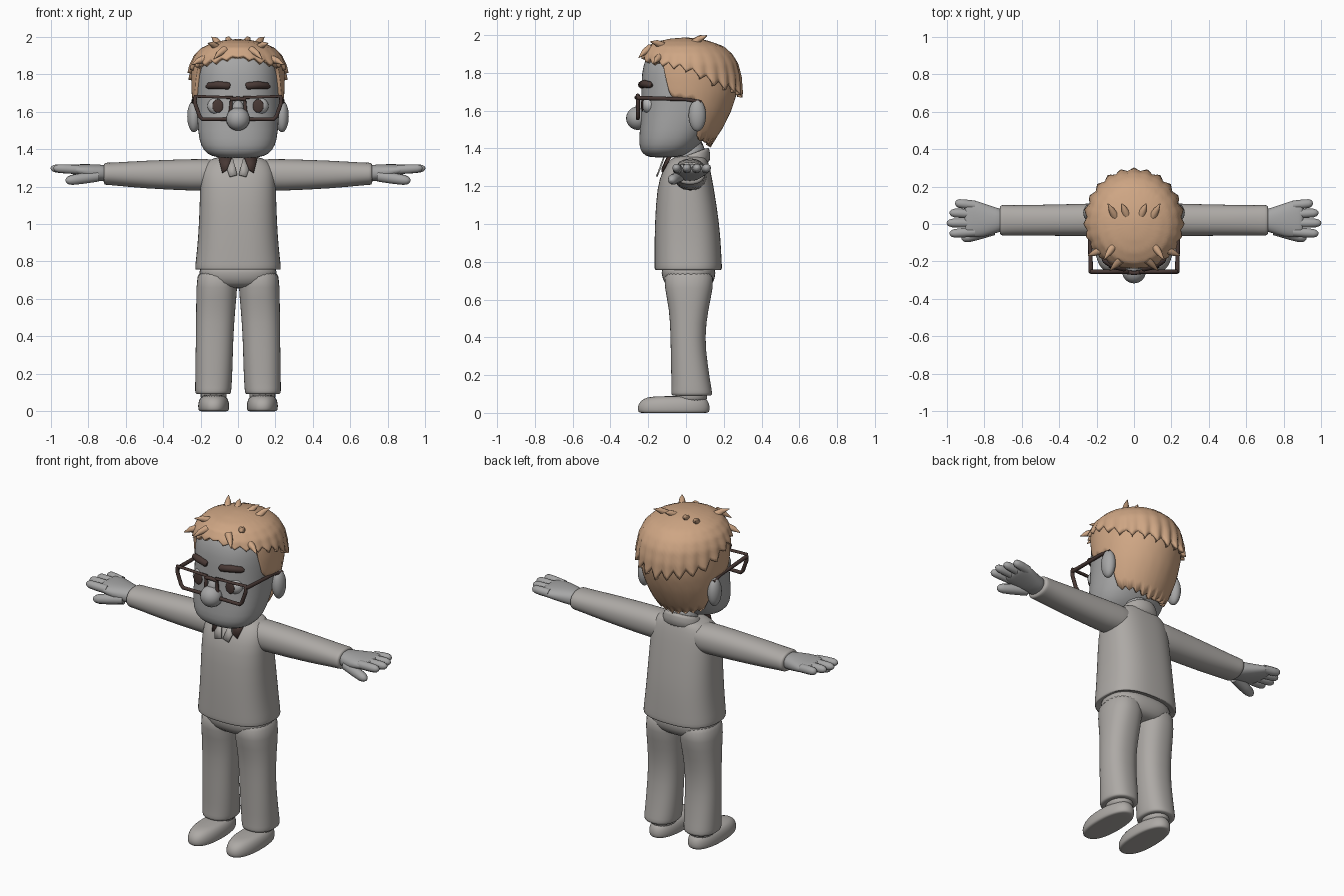
import bpy, bmesh, math
from mathutils import Vector

if "Cube" in bpy.data.objects:
    bpy.data.objects.remove(bpy.data.objects["Cube"])


def material(name, rgb):
    m = bpy.data.materials.new(name)
    m.diffuse_color = (*rgb, 1)
    m.use_nodes = True
    m.node_tree.nodes["Principled BSDF"].inputs["Base Color"].default_value = m.diffuse_color
    return m


SKIN = material("skin grey", (0.38, 0.38, 0.38))
CLOTH = material("cloth warm grey", (0.42, 0.40, 0.38))
HAIR = material("hair tan", (0.62, 0.38, 0.23))
DARK = material("dark brown", (0.065, 0.040, 0.035))
EYE = material("eye light grey", (0.48, 0.48, 0.48))


def finish(name, bm, mat):
    bmesh.ops.recalc_face_normals(bm, faces=bm.faces)
    me = bpy.data.meshes.new(name)
    bm.to_mesh(me)
    bm.free()
    for p in me.polygons:
        p.use_smooth = True
    me.materials.append(mat)
    ob = bpy.data.objects.new(name, me)
    bpy.context.collection.objects.link(ob)
    return ob


def loft(name, secs, mat, axis="z", e=2.0, tilt=0.0, n=28):
    """Superellipse sections (t, centre u, centre v, radius u, radius v) along an axis."""
    bm = bmesh.new()
    rings = []
    for t, u, v, ru, rv in secs:
        ring = []
        for i in range(n):
            a = 2 * math.pi * i / n
            c, s = math.cos(a), math.sin(a)
            p = u + ru * math.copysign(abs(c) ** (2 / e), c)
            q = v + rv * math.copysign(abs(s) ** (2 / e), s)
            co = (p, q, t + tilt * (q - v)) if axis == "z" else (t, p, q)
            ring.append(bm.verts.new(co))
        rings.append(ring)
    for r0, r1 in zip(rings, rings[1:]):
        for i in range(n):
            j = (i + 1) % n
            bm.faces.new((r0[i], r0[j], r1[j], r1[i]))
    bm.faces.new(rings[0])
    bm.faces.new(rings[-1])
    ob = finish(name, bm, mat)
    mod = ob.modifiers.new("smooth", "SUBSURF")
    mod.levels = mod.render_levels = 1
    return ob


def ball(name, loc, rad, mat):
    bm = bmesh.new()
    bmesh.ops.create_uvsphere(bm, u_segments=24, v_segments=16, radius=1)
    bmesh.ops.scale(bm, vec=rad, verts=bm.verts)
    bmesh.ops.translate(bm, vec=loc, verts=bm.verts)
    return finish(name, bm, mat)


def tube(name, pts, mat, cyclic=False):
    """Round tube through points (x, y, z, radius)."""
    cu = bpy.data.curves.new(name, "CURVE")
    cu.dimensions = "3D"
    cu.bevel_depth = 1.0
    cu.bevel_resolution = 3
    cu.use_fill_caps = True
    sp = cu.splines.new("POLY")
    sp.points.add(len(pts) - 1)
    for p, (x, y, z, r) in zip(sp.points, pts):
        p.co = (x, y, z, 1)
        p.radius = r
    sp.use_cyclic_u = cyclic
    sp.use_smooth = True
    cu.materials.append(mat)
    ob = bpy.data.objects.new(name, cu)
    bpy.context.collection.objects.link(ob)
    bpy.ops.object.select_all(action="DESELECT")
    ob.select_set(True)
    bpy.context.view_layer.objects.active = ob
    bpy.ops.object.convert(target="MESH")


def finger(name, a, b, r, mat):
    a, b = Vector(a), Vector(b)
    steps = [(0, 1), (0.5, 1), (0.8, 0.92), (0.92, 0.7), (0.98, 0.4), (1, 0.1)]
    tube(name, [(*a.lerp(b, t), r * k) for t, k in steps], mat)


def plate(name, pts, mat):
    bm = bmesh.new()
    bm.faces.new([bm.verts.new(p) for p in pts])
    ob = finish(name, bm, mat)
    mod = ob.modifiers.new("thick", "SOLIDIFY")
    mod.thickness = 0.008


def interp(table, x):
    """Linear lookup in rows sorted by their first value."""
    if x <= table[0][0]:
        return table[0][1:]
    for lo, hi in zip(table, table[1:]):
        if x <= hi[0]:
            k = (x - lo[0]) / (hi[0] - lo[0])
            return [p + (q - p) * k for p, q in zip(lo[1:], hi[1:])]
    return table[-1][1:]


# Head and neck
loft("head", [(1.352, 0, -.12, .08, .06), (1.36, 0, -.11, .14, .105), (1.39, 0, -.10, .185, .145),
              (1.45, 0, -.075, .21, .175), (1.55, 0, -.045, .218, .195), (1.68, 0, 0, .225, .237),
              (1.80, 0, 0, .225, .237), (1.88, 0, 0, .205, .215), (1.94, 0, 0, .15, .17),
              (1.965, 0, 0, .06, .07)], SKIN, e=2.3, n=36)
loft("neck", [(1.22, 0, .03, .09, .08), (1.35, 0, .03, .085, .075), (1.46, 0, .02, .085, .075)], SKIN)
ball("nose", (0, -.255, 1.56), (.063, .062, .062), SKIN)
ball("nose_bridge", (0, -.238, 1.60), (.035, .032, .06), SKIN)

# Hair: outer radii by height (side, front, back)
PROFILE = [(1.41, .16, .14, .13), (1.5, .205, .19, .19), (1.6, .235, .22, .24), (1.7, .248, .235, .272),
           (1.78, .25, .242, .278), (1.85, .245, .24, .265), (1.9, .225, .228, .235),
           (1.94, .185, .2, .19), (1.965, .13, .145, .12), (1.98, .06, .07, .06), (1.985, 0, 0, 0)]


def hair_layer(name, hairline, jag, grow, flare):
    cols, rows = 144, 18
    bm = bmesh.new()
    top = bm.verts.new((0, 0, 1.985 + grow * .3))
    grid = []
    for i in range(cols):
        a = 360 * i / cols
        half = a if a <= 180 else 360 - a
        tip = abs((half / 15) % 1 * 2 - 1)
        low = interp(hairline, half)[0] - jag * tip * (.3 + .7 * half / 180)
        col = []
        for r in range(1, rows + 1):
            s = r / rows
            z = 1.985 - (1.985 - low) * s ** 1.6
            rx, rf, rb = interp(PROFILE, z)
            g = grow + flare * tip * s ** 4 * half / 180
            sn, cs = math.sin(math.radians(a)), math.cos(math.radians(a))
            col.append(bm.verts.new(((rx + g) * sn, -((rf if cs > 0 else rb) + g) * cs,
                                     z + grow * .3 * (1 - s))))
        grid.append(col)
    for i in range(cols):
        c0, c1 = grid[i], grid[(i + 1) % cols]
        bm.faces.new((top, c0[0], c1[0]))
        for r in range(rows - 1):
            bm.faces.new((c0[r], c0[r + 1], c1[r + 1], c1[r]))
    ob = finish(name, bm, HAIR)
    mod = ob.modifiers.new("thick", "SOLIDIFY")
    mod.thickness = 0.028
    mod.offset = -1


hair_layer("hair_base", [(0, 1.90), (40, 1.87), (60, 1.85), (68, 1.69), (75, 1.675), (104, 1.66),
                         (112, 1.46), (180, 1.43)], .025, 0, 0)
hair_layer("hair_top_layer", [(0, 1.905), (30, 1.88), (55, 1.87), (90, 1.84), (125, 1.76), (180, 1.72)],
           .05, .008, .028)

for s in (1, -1):
    side = "left" if s > 0 else "right"
    # Hair tufts
    tufts = [((.10, .04, 1.955), (.14, .11, 1.998)), ((.04, .05, 1.965), (.065, .11, 1.995)),
             ((.11, -.12, 1.94), (.16, -.19, 1.965)), ((.18, -.14, 1.88), (.245, -.17, 1.85)),
             ((.07, -.19, 1.93), (.13, -.25, 1.88))]
    for k, (a, b) in enumerate(tufts):
        m = Vector(a).lerp(Vector(b), .5)
        tube(f"hair_tuft_{side}_{k}", [(s * a[0], a[1], a[2], .022), (s * m.x, m.y, m.z + .006, .016),
                                       (s * b[0], b[1], b[2], .002)], HAIR)
    # Face details
    ball(f"ear_{side}", (s * .235, .06, 1.575), (.036, .046, .085), SKIN)
    ball(f"eye_{side}", (s * .108, -.195, 1.63), (.055, .037, .047), EYE)
    ball(f"iris_{side}", (s * .108, -.231, 1.63), (.029, .007, .036), DARK)
    tube(f"eyebrow_{side}", [(s * .042, -.234, 1.735, .012), (s * .05, -.234, 1.737, .02),
                             (s * .105, -.221, 1.742, .021), (s * .155, -.192, 1.737, .018),
                             (s * .168, -.18, 1.733, .008)], DARK)
    # Glasses
    rim = [(.035, 1.675), (.228, 1.682), (.23, 1.645), (.205, 1.575), (.19, 1.56), (.06, 1.56), (.042, 1.58)]
    tube(f"glasses_rim_{side}", [(s * x, -.255, z, .011) for x, z in rim], DARK, True)
    tube(f"glasses_temple_{side}", [(s * .23, -.258, 1.668, .012), (s * .238, .0, 1.66, .01),
                                    (s * .242, .08, 1.645, .009)], DARK)
    # Sleeve
    loft(f"sleeve_{side}", [(s * x, y, z, ry, rz) for x, y, z, ry, rz in (
        (.05, .025, 1.27, .07, .06), (.12, .025, 1.262, .09, .085), (.22, .022, 1.262, .087, .086),
        (.5, .02, 1.264, .083, .075), (.66, .02, 1.267, .08, .061), (.70, .02, 1.268, .082, .06),
        (.715, .02, 1.268, .08, .058), (.718, .02, 1.268, .055, .042))], CLOTH, axis="x", e=2.2)
    # Hand
    loft(f"palm_{side}", [(s * x, y, z, ry, rz) for x, y, z, ry, rz in (
        (.68, .02, 1.27, .055, .042), (.74, .02, 1.272, .068, .046), (.80, .02, 1.28, .09, .04),
        (.86, .03, 1.288, .1, .031), (.895, .03, 1.293, .096, .025), (.905, .03, 1.293, .07, .015))],
        SKIN, axis="x", e=2.3)
    for k, (y0, y1, x1) in enumerate(((.1, .112, .955), (.053, .06, .985), (.005, .005, 1.0), (-.042, -.052, .985))):
        finger(f"finger_{side}_{k}", (s * .85, y0, 1.29), (s * x1, y1, 1.298), .025, SKIN)
    finger(f"thumb_{side}", (s * .75, -.03, 1.255), (s * .92, -.08, 1.23), .03, SKIN)
    # Trouser leg
    loft(f"trouser_leg_{side}", [(z, s * x, y, rx, ry) for z, x, y, rx, ry in (
        (.092, .133, .03, .07, .08), (.09, .133, .03, .092, .106), (.105, .133, .03, .097, .11),
        (.14, .131, .028, .098, .105), (.25, .128, .018, .1, .098), (.4, .125, .008, .1, .09),
        (.55, .119, .015, .105, .103), (.66, .113, .015, .11, .13), (.78, .108, .015, .108, .135))],
        CLOTH, e=2.3)
    # Shoe and ankle
    loft(f"shoe_{side}", [(z, s * .13, y, rx, ry) for z, y, rx, ry in (
        (0, -.065, .06, .165), (0, -.065, .078, .184), (.012, -.065, .083, .192), (.045, -.065, .084, .191),
        (.075, -.06, .072, .17), (.09, -.05, .05, .13))], CLOTH, e=2.3)
    loft(f"ankle_{side}", [(.05, s * .13, .025, .075, .09), (.10, s * .13, .03, .07, .085),
                           (.16, s * .13, .03, .06, .07)], CLOTH)
    # Collar flap and its dark lining
    plate(f"collar_lining_{side}", [(s * .035, -.10, 1.36), (s * .105, -.085, 1.355),
                                    (s * .085, -.13, 1.275), (s * .055, -.13, 1.295)], DARK)
    plate(f"collar_flap_{side}", [(s * .004, -.147, 1.26), (s * .03, -.11, 1.36),
                                  (s * .058, -.135, 1.29), (s * .045, -.152, 1.25)], CLOTH)

tube("glasses_bridge", [(-.04, -.257, 1.665, .011), (0, -.262, 1.67, .011), (.04, -.257, 1.665, .011)], DARK)

# Shirt, collar and trouser seat
loft("shirt", [(.775, 0, .012, .19, .14), (.757, 0, .012, .22, .17), (.755, 0, .012, .229, .178),
               (.775, 0, .012, .23, .179), (.85, 0, .01, .22, .177), (1.0, 0, .006, .208, .172),
               (1.2, 0, -.004, .203, .15), (1.28, 0, .003, .198, .128), (1.33, 0, .012, .172, .105),
               (1.352, 0, .02, .13, .088), (1.36, 0, .025, .09, .07)], CLOTH, e=2.6, n=36)
loft("collar", [(1.27, 0, .03, .13, .105), (1.34, 0, .033, .115, .095), (1.372, 0, .035, .105, .088),
                (1.375, 0, .035, .09, .075)], CLOTH, tilt=.38)
loft("trouser_seat", [(.655, 0, .015, .12, .09), (.68, 0, .015, .19, .13), (.74, 0, .013, .212, .147),
                      (.80, 0, .013, .205, .14)], CLOTH, e=2.5)
